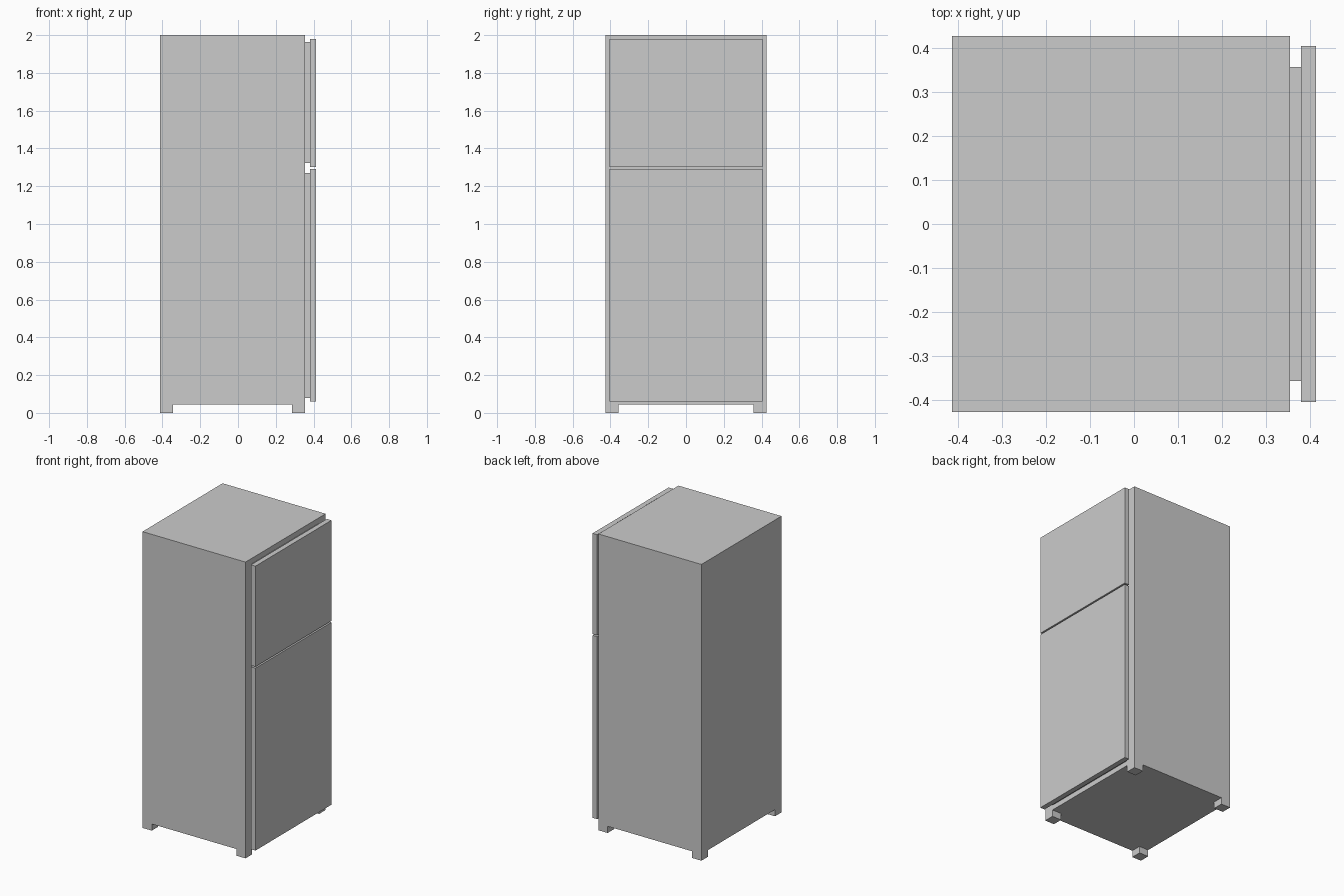
import bpy
import bmesh
from mathutils import Vector

if "Cube" in bpy.data.objects:
    bpy.data.objects.remove(bpy.data.objects["Cube"])


def box(name, x, y, z):
    """Box spanning the (min, max) ranges on each axis."""
    lo, hi = Vector((x[0], y[0], z[0])), Vector((x[1], y[1], z[1]))
    centre = (lo + hi) / 2
    bm = bmesh.new()
    bmesh.ops.create_cube(bm, size=1)
    bmesh.ops.scale(bm, vec=hi - lo, verts=bm.verts)
    mesh = bpy.data.meshes.new(name)
    bm.to_mesh(mesh)
    bm.free()
    obj = bpy.data.objects.new(name, mesh)
    obj.location = centre
    bpy.context.collection.objects.link(obj)
    return obj


BACK, FRONT = -0.414, 0.355      # cabinet depth along x
HALF_W = 0.427                   # cabinet half width along y
SEAL_END, DOOR_END = 0.38, 0.414
FOOT, FOOT_H = 0.069, 0.045

# Cabinet
box("cabinet", (BACK, FRONT), (-HALF_W, HALF_W), (FOOT_H, 2.0))

# Corner feet, flush with the cabinet sides
for end, x0 in (("back", BACK), ("front", FRONT - FOOT)):
    for side, y0 in (("left", -HALF_W), ("right", HALF_W - FOOT)):
        box(f"{end}_{side}_foot", (x0, x0 + FOOT), (y0, y0 + FOOT), (0, FOOT_H))

# Doors, each with a smaller inner seal panel against the cabinet
for name, z, seal_z in (("fridge", (0.06, 1.291), (0.079, 1.271)),
                        ("freezer", (1.301, 1.98), (1.322, 1.963))):
    box(f"{name}_door", (SEAL_END, DOOR_END), (-0.405, 0.405), z)
    box(f"{name}_door_seal", (FRONT, SEAL_END), (-0.357, 0.357), seal_z)
